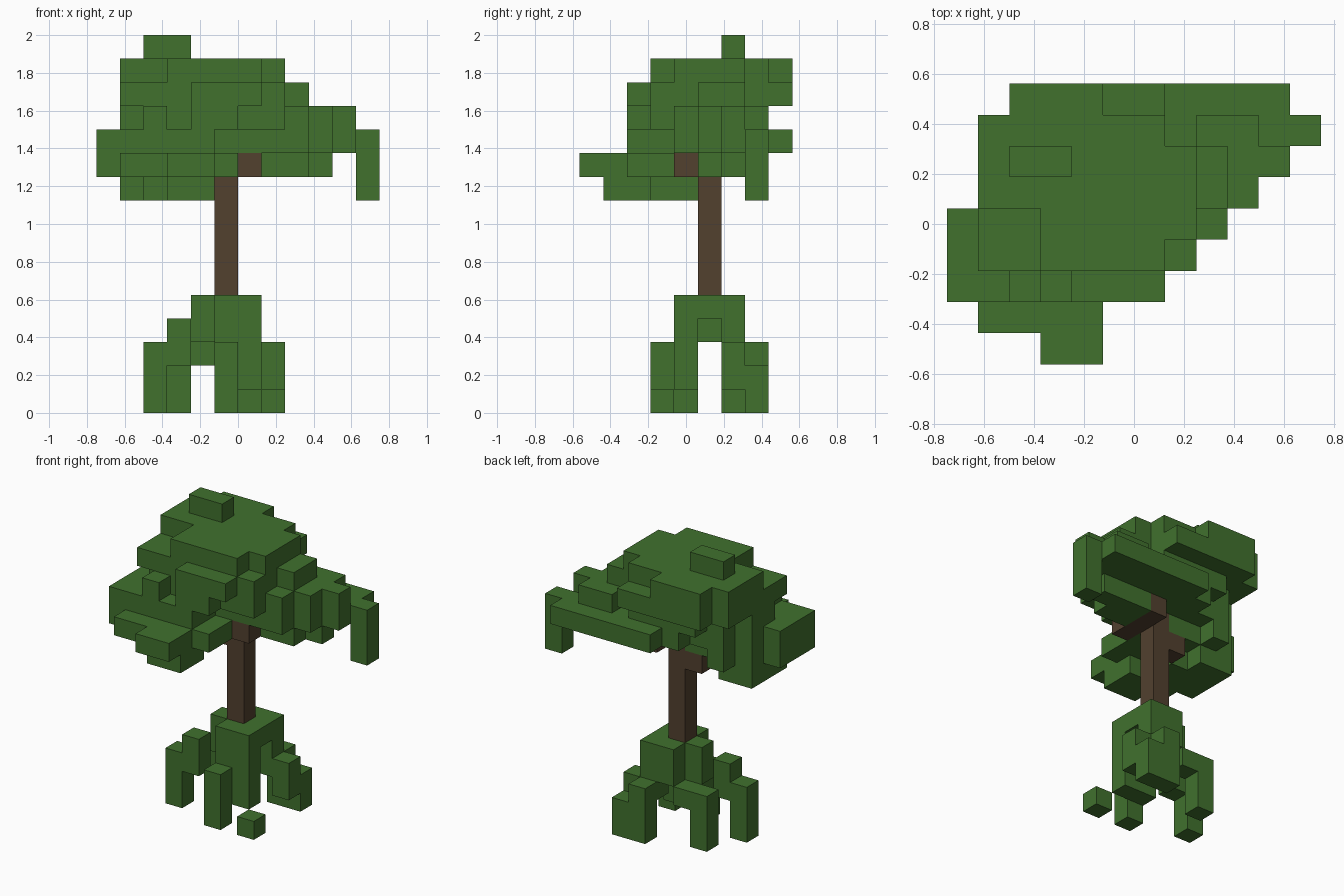
import bpy
import bmesh
from mathutils import Vector

# Remove the default object
default_cube = bpy.data.objects.get("Cube")
if default_cube:
    bpy.data.objects.remove(default_cube, do_unlink=True)

UNIT = 0.125
ORIGIN = Vector((-6 * UNIT, -4.5 * UNIT, 0))


def make_material(name, colour):
    material = bpy.data.materials.new(name)
    material.use_nodes = True
    material.diffuse_color = colour
    shader = material.node_tree.nodes["Principled BSDF"]
    shader.inputs["Base Color"].default_value = colour
    shader.inputs["Roughness"].default_value = 0.9
    return material


leaf_green = make_material("leaf green", (0.052, 0.164, 0.027, 1))
bark_brown = make_material("bark brown", (0.085, 0.052, 0.028, 1))


def block(columns, rows, levels):
    """Set of grid cells in a box; each argument is an inclusive (first, last) pair."""
    return {
        (column, row, level)
        for column in range(columns[0], columns[1] + 1)
        for row in range(rows[0], rows[1] + 1)
        for level in range(levels[0], levels[1] + 1)
    }


def layer(level, first_row, *spans):
    """One horizontal slice; each span is the filled column range of the next row back."""
    cells = set()
    for offset, span in enumerate(spans):
        row = first_row + offset
        cells |= block(span, (row, row), (level, level))
    return cells


def build_blocks(name, cells, material):
    """Skin a set of grid cells with only its outward faces, then merge flat areas."""
    mesh_builder = bmesh.new()
    corners = {}

    def corner(position):
        key = tuple(position)
        if key not in corners:
            corners[key] = mesh_builder.verts.new(ORIGIN + UNIT * Vector(key))
        return corners[key]

    for cell in sorted(cells):
        for axis in range(3):
            for side in (0, 1):
                neighbour = list(cell)
                neighbour[axis] += 2 * side - 1
                if tuple(neighbour) in cells:
                    continue
                across, along = (axis + 1) % 3, (axis + 2) % 3
                loop = []
                for step_a, step_b in ((0, 0), (1, 0), (1, 1), (0, 1)):
                    point = list(cell)
                    point[axis] += side
                    point[across] += step_a
                    point[along] += step_b
                    loop.append(corner(point))
                mesh_builder.faces.new(loop if side else loop[::-1])

    bmesh.ops.dissolve_limit(
        mesh_builder,
        angle_limit=0.01,
        verts=mesh_builder.verts[:],
        edges=mesh_builder.edges[:],
    )
    mesh = bpy.data.meshes.new(name)
    mesh_builder.to_mesh(mesh)
    mesh_builder.free()
    mesh.materials.append(material)
    result = bpy.data.objects.new(name, mesh)
    bpy.context.collection.objects.link(result)
    return result


# Trunk with a short side branch and a bent top
trunk = block((5, 5), (5, 5), (5, 10))
trunk |= block((4, 4), (5, 5), (9, 9))
trunk |= block((6, 6), (4, 6), (10, 10))

# Leaf canopy, from the crown tip down to the lowest tufts
canopy = block((2, 3), (6, 6), (15, 15))
canopy |= layer(14, 3, (3, 6), (3, 7), (1, 7), (1, 7), (1, 6), (2, 4))
canopy |= layer(13, 2, (4, 6), (1, 7), (1, 7), (1, 8), (1, 8), (1, 6), (2, 6))
canopy |= layer(12, 2, (4, 5), (2, 7), (1, 8), (1, 9), (2, 10), (3, 6))
canopy |= layer(11, 2, (0, 4), (0, 4), (0, 8), (1, 9), (2, 10), (4, 11), (5, 10))
canopy |= layer(10, 0, (3, 4), (1, 4), (0, 5), (0, 5), (0, 5), (1, 4))
canopy |= layer(9, 1, (3, 4), (2, 4), (1, 3), (1, 3), (1, 2))

# Small tufts and the hanging branch end
canopy |= block((2, 2), (2, 2), (12, 12))
canopy |= block((8, 9), (7, 7), (12, 12))
canopy |= layer(10, 5, (7, 8), (7, 9))
canopy |= block((2, 2), (6, 6), (10, 10))
canopy |= block((11, 11), (7, 7), (9, 10))

# Root mound
mound = block((5, 6), (4, 6), (4, 4))
mound |= block((5, 6), (4, 4), (1, 3))
mound |= block((5, 5), (5, 5), (3, 3))
mound |= block((5, 6), (6, 6), (3, 3))
mound |= block((4, 4), (5, 5), (3, 4))

# Spreading roots
left_back_root = block((6, 7), (7, 7), (0, 1))
left_back_root |= block((7, 7), (6, 6), (1, 2))
left_back_root |= block((6, 6), (6, 7), (2, 2))
right_back_root = block((3, 3), (6, 6), (0, 2)) | block((4, 4), (6, 6), (2, 2))
right_front_root = block((2, 2), (4, 4), (0, 2)) | block((3, 3), (4, 4), (2, 3))
front_root = block((5, 5), (3, 3), (0, 2))
loose_root_tip = block((7, 7), (3, 3), (0, 0))

build_blocks("trunk", trunk, bark_brown)
for part_name, part_cells in (
    ("leaf_canopy", canopy),
    ("root_mound", mound),
    ("left_back_root", left_back_root),
    ("right_back_root", right_back_root),
    ("right_front_root", right_front_root),
    ("front_root", front_root),
    ("loose_root_tip", loose_root_tip),
):
    build_blocks(part_name, part_cells, leaf_green)
